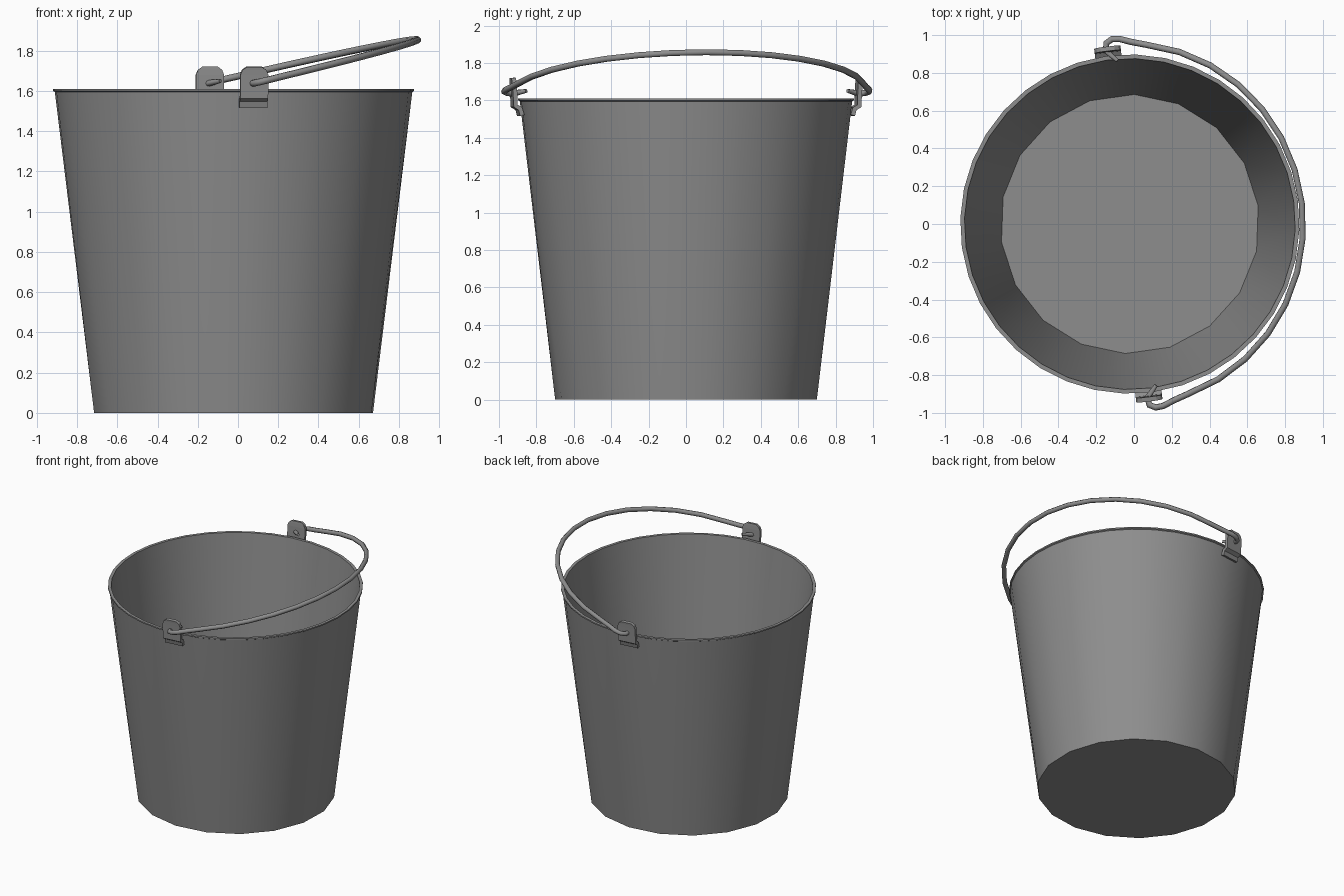
import bpy, bmesh, math
from mathutils import Matrix

cube = bpy.data.objects.get("Cube")
if cube:
    bpy.data.objects.remove(cube, do_unlink=True)

# Single dull steel colour
steel = bpy.data.materials.new("dull_steel")
steel.use_nodes = True
colour = (0.27, 0.27, 0.27, 1)
steel.diffuse_color = colour
steel.node_tree.nodes["Principled BSDF"].inputs["Base Color"].default_value = colour

SIDES = 18
CENTRE_X = -0.022
# Frame shared by the handle and its lugs, turned slightly about z
FITTINGS = Matrix.Translation((-0.03, 0, 0)) @ Matrix.Rotation(math.radians(6.8), 4, "Z")


def add_object(name, data):
    obj = bpy.data.objects.new(name, data)
    bpy.context.collection.objects.link(obj)
    data.materials.append(steel)
    bpy.ops.object.select_all(action="DESELECT")
    obj.select_set(True)
    bpy.context.view_layer.objects.active = obj
    return obj


def finish_mesh(name, bm):
    bmesh.ops.recalc_face_normals(bm, faces=bm.faces)
    mesh = bpy.data.meshes.new(name)
    bm.to_mesh(mesh)
    bm.free()
    return add_object(name, mesh)


# Bucket body: coarse base ring fanning out to a finer rim
def ring(bm, radius, z, count):
    start = math.radians(8)
    verts = []
    for i in range(count):
        a = start + math.tau * i / count
        verts.append(bm.verts.new((CENTRE_X + radius * math.cos(a), radius * math.sin(a), z)))
    return verts


def wall(bm, low, high):
    n = len(low)
    for i in range(n):
        b, b_next = low[i], low[(i + 1) % n]
        t, t_mid, t_next = (high[(2 * i + k) % (2 * n)] for k in range(3))
        for face in ((b, t_mid, t), (b, b_next, t_mid), (b_next, t_next, t_mid)):
            bm.faces.new(face)


def band(bm, low, high):
    n = len(low)
    for i in range(n):
        j = (i + 1) % n
        bm.faces.new((low[i], low[j], high[j], high[i]))


bm = bmesh.new()
outer_base = ring(bm, 0.70, 0, SIDES)
outer_top = ring(bm, 0.889, 1.595, SIDES * 2)
lip_low = ring(bm, 0.898, 1.6, SIDES * 2)
lip_high = ring(bm, 0.898, 1.61, SIDES * 2)
inner_top = ring(bm, 0.876, 1.61, SIDES * 2)
inner_base = ring(bm, 0.686, 0.015, SIDES)
wall(bm, outer_base, outer_top)
band(bm, outer_top, lip_low)
band(bm, lip_low, lip_high)
band(bm, lip_high, inner_top)
wall(bm, inner_base, inner_top)
bm.faces.new(outer_base)
bm.faces.new(inner_base)
finish_mesh("bucket_body", bm)
bpy.ops.object.shade_smooth_by_angle(angle=math.radians(30))

# Lugs: bent plates as (half width, distance out, height) rows
LUG_ROWS = [(0.07, 0.89, 1.52), (0.07, 0.9, 1.555), (0.07, 0.925, 1.57),
            (0.07, 0.93, 1.68), (0.06, 0.932, 1.705), (0.038, 0.934, 1.72)]
for name, side in (("front_lug", -1), ("back_lug", 1)):
    bm = bmesh.new()
    rows = [[bm.verts.new((s * w, side * out, z)) for s in (-1, 1)] for w, out, z in LUG_ROWS]
    for low, high in zip(rows, rows[1:]):
        bm.faces.new((low[0], low[1], high[1], high[0]))
    lug = finish_mesh(name, bm)
    lug.matrix_world = FITTINGS
    plate = lug.modifiers.new("thickness", "SOLIDIFY")
    plate.thickness = 0.024
    plate.offset = 0

# Handle: wire arch with a hooked end through each lug
HOOK = [(0.045, 0.865), (-0.01, 0.925), (-0.002, 0.965), (0.03, 0.982), (0.07, 0.978), (0.13, 0.955)]
ARC_STEPS = 14
start = math.radians(13)
arc = []
for i in range(ARC_STEPS + 1):
    a = start + (math.pi - 2 * start) * i / ARC_STEPS
    arc.append((0.925 * math.sin(a), 0.955 * math.cos(a)))
path = HOOK + arc + [(u, -v) for u, v in reversed(HOOK)]

curve = bpy.data.curves.new("handle", "CURVE")
curve.dimensions = "3D"
curve.bevel_depth = 0.017
curve.bevel_resolution = 2
curve.use_fill_caps = True
spline = curve.splines.new("POLY")
spline.points.add(len(path) - 1)
for point, (u, v) in zip(spline.points, path):
    point.co = (u, v, 1.64 + 0.235 * u, 1)
for end in (spline.points[0], spline.points[-1]):
    end.radius = 0.6
handle = add_object("handle", curve)
handle.matrix_world = FITTINGS
bpy.ops.object.convert(target="MESH")
bpy.ops.object.shade_smooth_by_angle(angle=math.radians(50))
